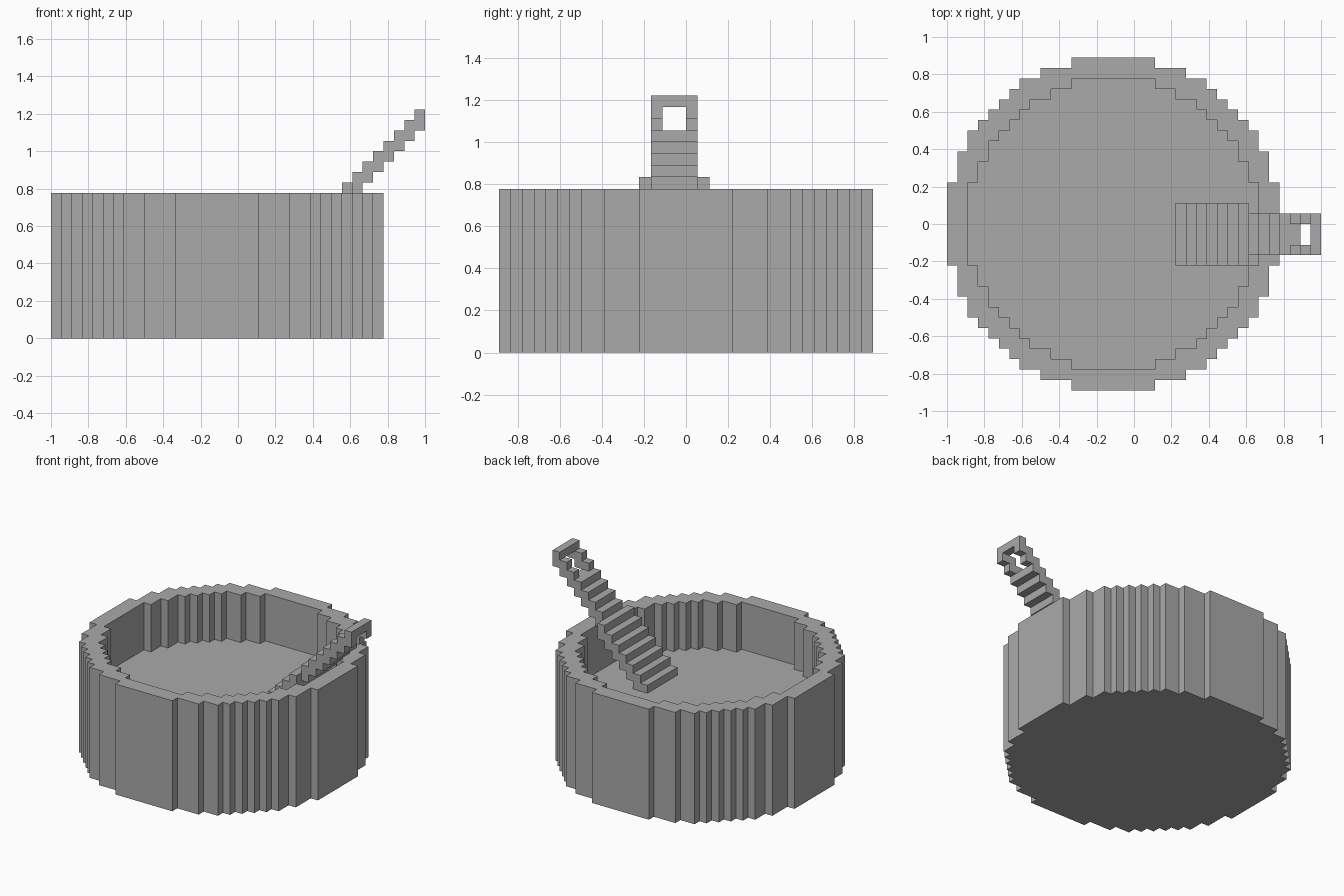
import bpy
import bmesh

if "Cube" in bpy.data.objects:
    bpy.data.objects.remove(bpy.data.objects["Cube"], do_unlink=True)

U = 1 / 18          # size of one block
CENTRE = -2         # basin centre along x, in blocks
HEIGHT, FLOOR = 14, 8

stone = bpy.data.materials.new("grey_stone")
stone.use_nodes = True
colour = (0.4, 0.4, 0.4, 1)
stone.diffuse_color = colour
stone.node_tree.nodes["Principled BSDF"].inputs["Base Color"].default_value = colour


def finish(bm, name):
    """Scale from blocks to units and make a flat shaded object."""
    bmesh.ops.scale(bm, vec=(U, U, U), verts=bm.verts)
    bmesh.ops.recalc_face_normals(bm, faces=bm.faces)
    mesh = bpy.data.meshes.new(name)
    bm.to_mesh(mesh)
    bm.free()
    mesh.materials.append(stone)
    obj = bpy.data.objects.new(name, mesh)
    bpy.context.collection.objects.link(obj)
    return obj


def stepped_circle(widths):
    """Blocky circle from the half widths of one quadrant."""
    heights = widths[::-1]
    quad = []
    for k, (w, h) in enumerate(zip(widths, heights)):
        quad.append((w, h))
        if k + 1 < len(widths):
            quad.append((widths[k + 1], h))
    back = quad[::-1]
    return (quad + [(-x, y) for x, y in back]
            + [(-x, -y) for x, y in quad] + [(x, -y) for x, y in back])


def ring(bm, outline, z):
    return [bm.verts.new((x + CENTRE, y, z)) for x, y in outline]


def walls(bm, low, high):
    for i in range(len(low)):
        j = (i + 1) % len(low)
        bm.faces.new((low[i], low[j], high[j], high[i]))


def prism(bm, profile, y0, y1):
    """Extrude an x, z profile across y."""
    near = [bm.verts.new((x, y0, z)) for x, z in profile]
    far = [bm.verts.new((x, y1, z)) for x, z in profile]
    walls(bm, near, far)
    bm.faces.new(near)
    bm.faces.new(far[::-1])


def flight(first, last):
    """Side profile of a run of steps, each two blocks thick."""
    top, bottom = [], []
    for i in range(first, last):
        top += [(i, i + 5), (i + 1, i + 5)]
        bottom += [(i, i + 3), (i + 1, i + 3)]
    return top + bottom[::-1]


def bar(x, z):
    return [(x, z), (x + 1, z), (x + 1, z + 1), (x, z + 1)]


# Round basin with a raised floor
bm = bmesh.new()
outer = stepped_circle([16, 15, 14, 13, 12, 11, 10, 9, 7, 4])
inner = stepped_circle([14, 13, 12, 11, 10, 9, 8, 6, 4])
base, rim_out = ring(bm, outer, 0), ring(bm, outer, HEIGHT)
floor, rim_in = ring(bm, inner, FLOOR), ring(bm, inner, HEIGHT)
walls(bm, base, rim_out)
walls(bm, floor, rim_in)
bm.faces.new(base[::-1])
bm.faces.new(floor)
rim_edges = [bm.edges.get((loop[i - 1], loop[i]))
             for loop in (rim_out, rim_in) for i in range(len(loop))]
bmesh.ops.triangle_fill(bm, edges=rim_edges, use_beauty=True, normal=(0, 0, 1))
finish(bm, "basin")

# Wide steps rising from the floor
bm = bmesh.new()
prism(bm, flight(4, 11), -4, 2)
finish(bm, "wide_steps")

# Narrow steps beyond the rim
bm = bmesh.new()
prism(bm, flight(11, 15), -3, 1)
finish(bm, "narrow_steps")

# Open loop at the top end
bm = bmesh.new()
for side in (-3, 0):
    prism(bm, flight(15, 18), side, side + 1)
prism(bm, bar(15, 18), -2, 0)
prism(bm, bar(17, 21), -2, 0)
finish(bm, "end_loop")
